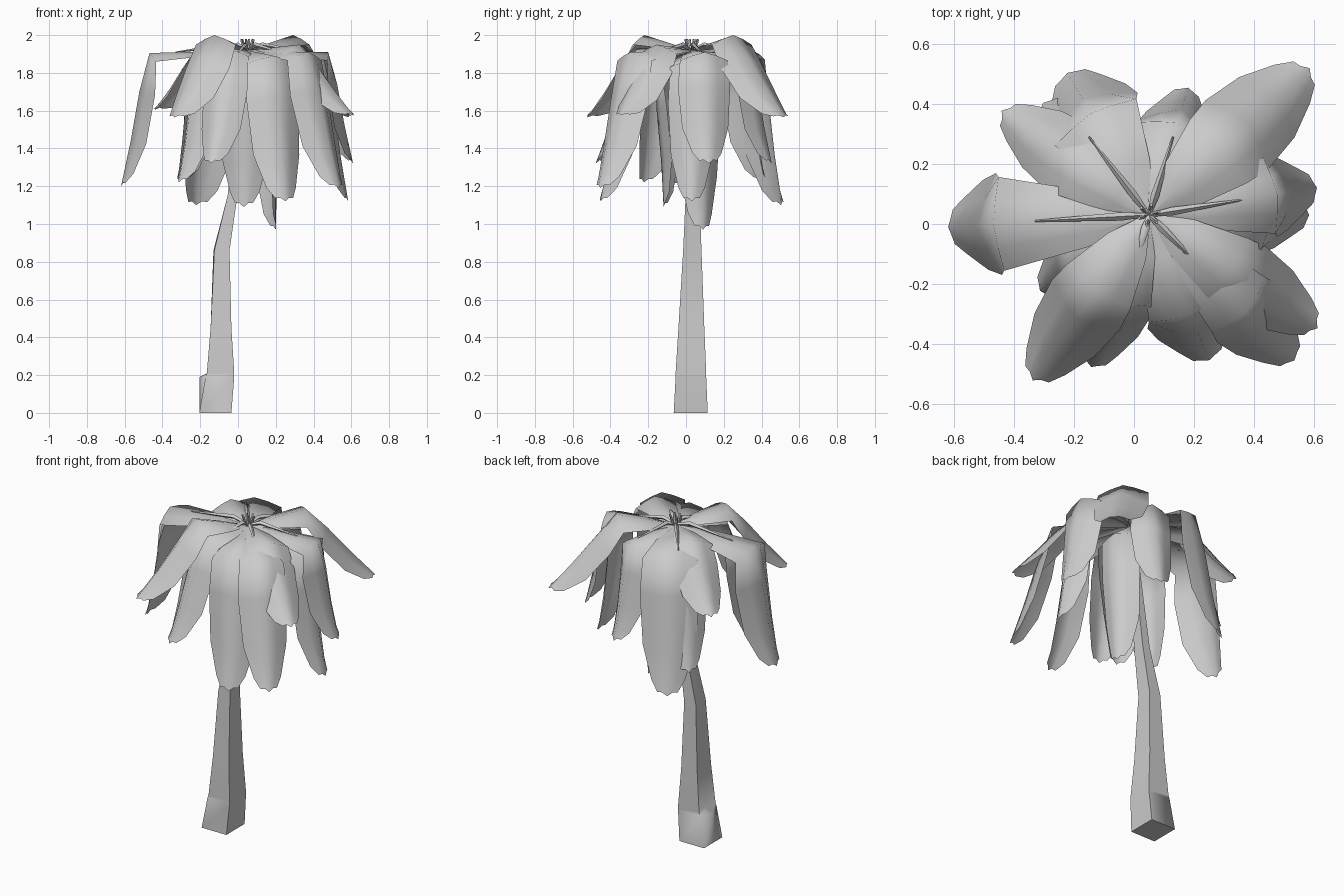
import bpy, math
from mathutils import Vector

if "Cube" in bpy.data.objects:
    bpy.data.objects.remove(bpy.data.objects["Cube"])

CROWN = Vector((0.05, 0.03, 1.92))
UP = Vector((0, 0, 1))


def make_mesh(name, verts, faces, angle=80):
    me = bpy.data.meshes.new(name)
    me.from_pydata(verts, [], faces)
    me.update()
    ob = bpy.data.objects.new(name, me)
    bpy.context.collection.objects.link(ob)
    bpy.ops.object.select_all(action='DESELECT')
    ob.select_set(True)
    bpy.context.view_layer.objects.active = ob
    bpy.ops.object.shade_smooth_by_angle(angle=math.radians(angle))
    return ob


def tube_faces(rings, n):
    return [(r * n + c, r * n + (c + 1) % n, (r + 1) * n + (c + 1) % n, (r + 1) * n + c)
            for r in range(rings - 1) for c in range(n)]


# A frond is a strip with a ridged cross-section, swept along a bent spine
def frond(name, tip, bend_frac, bend_z, width, arch=0.075):
    tip = Vector(tip)
    flat = Vector((tip.x - CROWN.x, tip.y - CROWN.y, 0))
    reach, out = flat.length, flat.normalized()
    side = Vector((-out.y, out.x, 0))
    bend = CROWN + out * reach * bend_frac
    bend.z = bend_z
    spine = [CROWN, CROWN.lerp(bend, 0.4), bend, bend.lerp(tip, 0.3),
             bend.lerp(tip, 0.68), bend.lerp(tip, 0.92), tip]
    spine[3] += out * 0.01
    widths = [0.06, 0.55, 0.92, 1.0, 0.88, 0.56, 0.34]
    drops = [0.1, 0.3, 0.7, 1.0, 1.0, 0.6, 0.2]
    verts = []
    for i, p in enumerate(spine):
        a, b = spine[max(i - 1, 0)], spine[min(i + 1, len(spine) - 1)]
        normal = (b - a).normalized().cross(side)
        if normal.dot(out) + normal.z < 0:
            normal = -normal
        for s in (-1, -0.5, 0, 0.5, 1):
            verts.append(p + side * s * width / 2 * widths[i]
                         - normal * arch * drops[i] * abs(s) ** 1.3)
    # pointed middle of the tip
    verts[-3] = verts[-3] + (tip - bend).normalized() * 0.02
    faces = [(r * 5 + c, r * 5 + c + 1, r * 5 + c + 6, r * 5 + c + 5)
             for r in range(len(spine) - 1) for c in range(4)]
    make_mesh(name, verts, faces)


# Trunk: leaning, with a ridge on the left that steps out at the foot
sections = [(0, -.205, -.205, -.035, -.065, .115), (.19, -.205, -.172, -.02, -.055, .107),
            (.21, -.155, -.165, -.02, -.055, .107), (.45, -.145, -.145, -.035, -.04, .097),
            (.86, -.13, -.125, -.045, -.015, .082), (1.15, -.055, -.055, -.003, -.002, .072),
            (1.92, .035, .035, .065, .015, .045)]
tv = []
for z, xm, x0, x1, y0, y1 in sections:
    tv += [(x0, y0, z), (x1, y0, z), (x1, y1, z), (x0, y1, z), (xm, (y0 + y1) / 2, z)]
make_mesh("trunk", tv, [(4, 3, 2, 1, 0)] + tube_faces(len(sections), 5))

# Upper fronds: raised at the bend, short droop
upper = [((.575, .51, 1.58), .46, 2.0, .31), ((-.33, -.51, 1.58), .46, 2.0, .28),
         ((-.43, .37, 1.62), .5, 1.95, .26), ((.60, -.34, 1.59), .5, 1.95, .26)]
for i, f in enumerate(upper):
    frond(f"upper_frond_{i}", *f)

# Lower fronds: flat at the top, then hanging
lower = [((-.615, -.01, 1.22), .78, 1.905, .34), ((-.14, -.47, 1.34), .58, 1.93, .25),
         ((.605, .12, 1.34), .77, 1.91, .28), ((.58, .03, 1.14), .77, 1.87, .25),
         ((.25, -.45, 1.14), .7, 1.89, .3), ((.53, -.45, 1.21), .67, 1.91, .28),
         ((-.22, .50, 1.12), .72, 1.91, .34), ((.18, .45, 1.34), .73, 1.89, .25),
         ((-.31, -.22, 1.24), .72, 1.84, .25), ((.03, -.12, 1.11), 1.25, 1.82, .28),
         ((.20, .09, .99), 1.15, 1.78, .24), ((-.30, .40, 1.25), .7, 1.87, .25)]
for i, f in enumerate(lower):
    frond(f"lower_frond_{i}", *f)

# Thin tapered stems radiating over the crown
stems = [(-.33, .01), (.36, .08), (-.15, .29), (.13, .29), (.22, -.14), (0, -.15)]
for i, (x, y) in enumerate(stems):
    end = Vector((x, y, 1.91))
    out = Vector((x - CROWN.x, y - CROWN.y, 0))
    side = Vector((-out.y, out.x, 0)).normalized()
    verts = []
    for p, r in [(CROWN, .006), (CROWN.lerp(end, .25) + UP * .03, .014), (end, .003)]:
        verts += [p + side * r, p + UP * r, p - side * r, p - UP * r]
    make_mesh(f"crown_stem_{i}", verts,
              tube_faces(3, 4) + [(0, 1, 2, 3), (8, 9, 10, 11)])

# Short upright shoots in the middle
for i in range(6):
    a = i * math.tau / 6 + .3
    bpy.ops.mesh.primitive_cone_add(
        vertices=4, radius1=.008, radius2=.006, depth=.1,
        location=(CROWN.x + .02 * math.cos(a), CROWN.y + .02 * math.sin(a), 1.93),
        rotation=(0, .3, a))
    bpy.context.object.name = f"crown_shoot_{i}"
